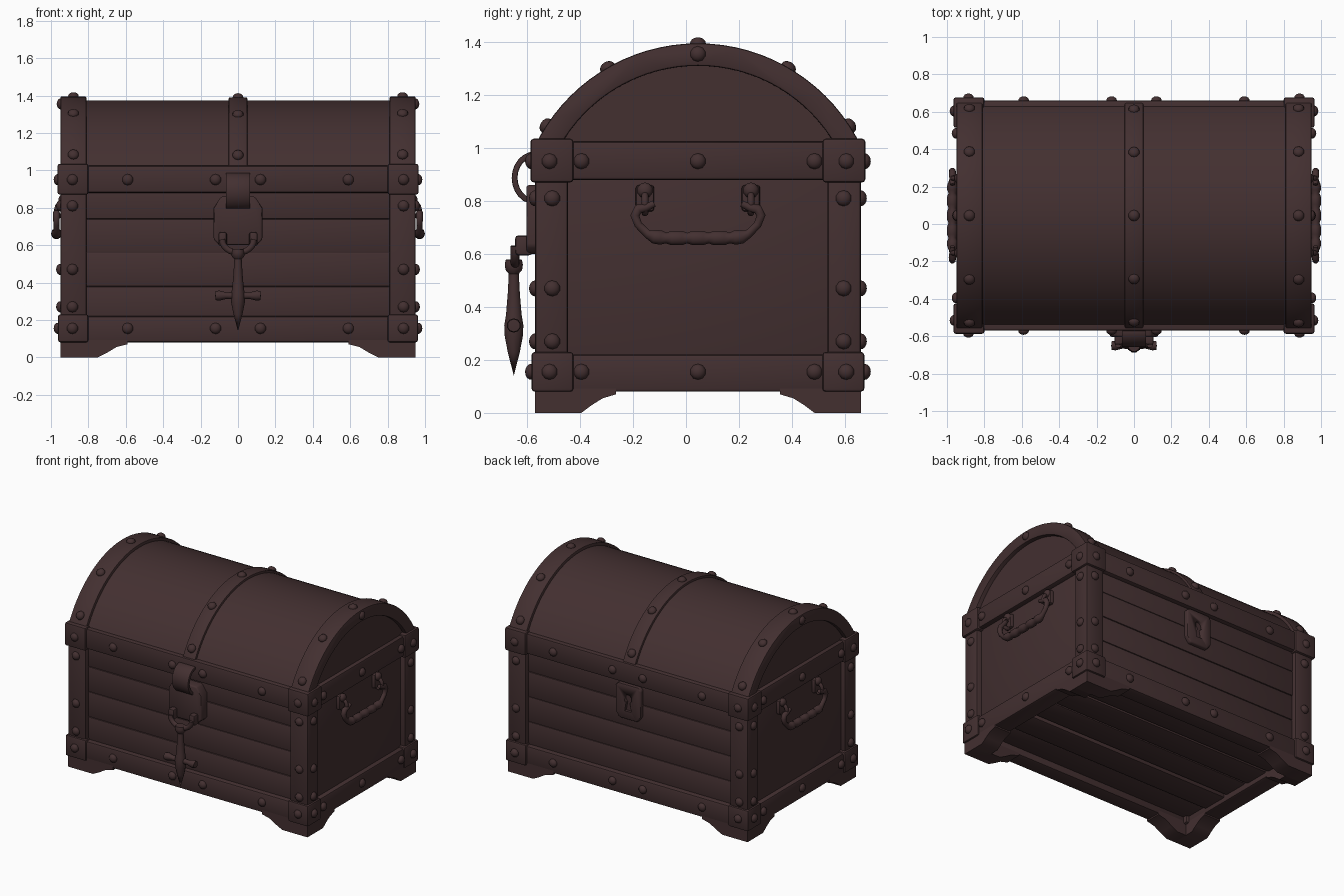
import bpy, bmesh, math, random
from mathutils import Vector, Matrix

random.seed(4)
if "Cube" in bpy.data.objects:
    bpy.data.objects.remove(bpy.data.objects["Cube"], do_unlink=True)

mat = bpy.data.materials.new("dark brown")
mat.use_nodes = True
COLOR = (0.056, 0.029, 0.030, 1)
mat.diffuse_color = COLOR
mat.node_tree.nodes["Principled BSDF"].inputs["Base Color"].default_value = COLOR

YC, HX, HY = 0.045, 0.95, 0.615      # depth centre, half width, half depth
LZ = 0.712                           # height of the lid arc centre
SIDES = (-1, 1)


def smooth(ob, angle=40):
    bpy.ops.object.select_all(action='DESELECT')
    ob.select_set(True)
    bpy.context.view_layer.objects.active = ob
    bpy.ops.object.shade_smooth_by_angle(angle=math.radians(angle))


def finish(name, bm, bevel=0.0):
    bmesh.ops.recalc_face_normals(bm, faces=bm.faces)
    if bevel:
        edges = [e for e in bm.edges if e.calc_face_angle(0) > 0.6]
        bmesh.ops.bevel(bm, geom=edges, offset=bevel, segments=2,
                        profile=0.5, affect='EDGES', clamp_overlap=True)
    me = bpy.data.meshes.new(name)
    bm.to_mesh(me)
    bm.free()
    me.materials.append(mat)
    ob = bpy.data.objects.new(name, me)
    bpy.context.collection.objects.link(ob)
    smooth(ob)
    return ob


def box(name, x, y, z, bevel=0.012):
    """Box from (low, high) pairs, in any order."""
    bm = bmesh.new()
    bmesh.ops.create_cube(bm, size=1)
    for v in bm.verts:
        v.co = [sum(r) / 2 + c * abs(r[1] - r[0]) for r, c in zip((x, y, z), v.co)]
    return finish(name, bm, bevel)


def prism(name, pts, a, b, axis='X', bevel=0.0):
    """Extrude a flat outline from a to b; outline is (y,z) for X, (x,z) for Y."""
    bm = bmesh.new()
    place = (lambda p, d: (d, *p)) if axis == 'X' else (lambda p, d: (p[0], d, p[1]))
    face = bm.faces.new([bm.verts.new(place(p, a)) for p in pts])
    new = bmesh.ops.extrude_face_region(bm, geom=[face])["geom"]
    shift = Vector(place((0, 0), b - a))
    bmesh.ops.translate(bm, vec=shift, verts=[v for v in new if isinstance(v, bmesh.types.BMVert)])
    return finish(name, bm, bevel)


def lathe(name, profile, loc, axis='Z', steps=10):
    """Revolve (radius, height) points about an axis."""
    bm = bmesh.new()
    verts = [bm.verts.new((r, 0, h)) for r, h in profile]
    edges = [bm.edges.new(p) for p in zip(verts, verts[1:])]
    bmesh.ops.spin(bm, geom=verts + edges, axis=(0, 0, 1), cent=(0, 0, 0),
                   angle=math.tau, steps=steps, use_duplicate=False)
    bmesh.ops.remove_doubles(bm, verts=bm.verts, dist=0.0005)
    if axis == 'X':
        bm.transform(Matrix.Rotation(math.pi / 2, 4, 'Y'))
    bm.transform(Matrix.Translation(loc))
    return finish(name, bm)


def tube(name, pts, radius, radii=None, cyclic=False):
    cu = bpy.data.curves.new(name, 'CURVE')
    cu.dimensions = '3D'
    cu.bevel_depth, cu.bevel_resolution, cu.use_fill_caps = radius, 3, True
    sp = cu.splines.new('POLY')
    sp.points.add(len(pts) - 1)
    sp.use_cyclic_u = cyclic
    for i, p in enumerate(pts):
        sp.points[i].co = (*p, 1)
        sp.points[i].radius = radii[i] if radii else 1
    ob = bpy.data.objects.new(name, cu)
    bpy.context.collection.objects.link(ob)
    cu.materials.append(mat)
    bpy.ops.object.select_all(action='DESELECT')
    ob.select_set(True)
    bpy.context.view_layer.objects.active = ob
    bpy.ops.object.convert(target='MESH')
    smooth(bpy.context.object, 50)


def arc(r, z_cut):
    """Lid arc of radius r, cut off at height z_cut, from front to back."""
    end = math.acos((z_cut - LZ) / r)
    return [(YC + r * math.sin(t), LZ + r * math.cos(t))
            for t in (end * (i / 16 - 1) for i in range(33))]


stud_mesh = None


def stud(loc, normal):
    """Domed rivet; all rivets share one mesh."""
    global stud_mesh
    if stud_mesh is None:
        bm = bmesh.new()
        bmesh.ops.create_uvsphere(bm, u_segments=10, v_segments=8, radius=0.03)
        bmesh.ops.scale(bm, vec=(1, 1, 0.75), verts=bm.verts)
        ob = finish("stud", bm)
        stud_mesh = ob.data
    else:
        ob = bpy.data.objects.new("stud", stud_mesh)
        bpy.context.collection.objects.link(ob)
    ob.location = loc
    ob.rotation_euler = Vector(normal).to_track_quat('Z', 'Y').to_euler()


# Body core and lid shell
box("body", (-0.915, 0.915), (YC - 0.57, YC + 0.57), (0.14, 1.0))
prism("lid", arc(0.662, 1.0), -0.92, 0.92)

# Horizontal planks on front and back
for s in SIDES:
    for i in range(4):
        z = 0.2 + i * 0.18
        d = 0.578 + random.uniform(0, 0.006)
        box("wall_plank", (-0.9, 0.9), (YC + s * 0.5, YC + s * d), (z, z + 0.179), 0.006)

# Floor planks seen underneath
for i in range(5):
    y = YC - 0.52 + i * 0.21
    z = 0.12 + random.uniform(-0.015, 0.015)
    box("floor_plank", (-0.9, 0.9), (y, y + 0.195), (z, z + 0.06), 0.012)

# Bands around the base and the lid rim
for name, z0, z1 in (("base_band", 0.08, 0.22), ("rim_band", 0.88, 1.025)):
    for s in SIDES:
        box(name, (-0.93, 0.93), (YC + s * 0.5, YC + s * 0.615), (z0, z1))
        box(name + "_side", (s * 0.82, s * 0.95), (YC - 0.6, YC + 0.6), (z0, z1))

# Corner posts, corner caps and feet
for sx in SIDES:
    for sy in SIDES:
        X = lambda a: sx * a
        Y = lambda a: YC + sy * a
        box("corner_post", (X(0.81), X(HX)), (Y(0.49), Y(HY)), (0.15, 0.95))
        box("base_corner_cap", (X(0.8), X(0.962)), (Y(0.47), Y(0.628)), (0.08, 0.23))
        box("rim_corner_cap", (X(0.8), X(0.965)), (Y(0.47), Y(0.632)), (0.87, 1.035))
        foot_x = [(0.95, 0.1), (0.95, 0), (0.75, 0), (0.7, 0.025), (0.65, 0.055), (0.59, 0.07), (0.59, 0.1)]
        foot_y = [(0.615, 0.1), (0.615, 0), (0.44, 0), (0.4, 0.03), (0.36, 0.055), (0.31, 0.07), (0.31, 0.1)]
        prism("foot_front", [(X(a), z) for a, z in foot_x], Y(0.5), Y(0.615), 'Y')
        prism("foot_side", [(Y(a), z) for a, z in foot_y], X(0.82), X(0.95))
        # Rivets on posts and caps
        for z in (0.27, 0.47, 0.81):
            stud((X(0.885), Y(0.615), z), (0, sy, 0))
            stud((X(0.95), Y(0.55), z), (sx, 0, 0))
        for z in (0.155, 0.95):
            stud((X(0.885), Y(0.63), z), (0, sy, 0))
            stud((X(0.963), Y(0.56), z), (sx, 0, 0))
            stud((X(0.952), Y(0.44), z), (sx, 0, 0))
            for x in (0.12, 0.59):
                stud((X(x), Y(0.615), z), (0, sy, 0))

# Lid straps: two ends and the middle, with rivets along the arc
for name, x0, x1, r in (("lid_strap_left", 0.81, 0.95, 0.683), ("lid_strap_right", -0.95, -0.81, 0.683),
                        ("lid_strap_middle", -0.05, 0.05, 0.678)):
    prism(name, arc(r, 1.0) + arc(0.598, 1.0)[::-1], x0, x1, bevel=0.008)
    for deg in (-57, -30, 0, 30, 57):
        t = math.radians(deg)
        n = Vector((0, math.sin(t), math.cos(t)))
        stud(Vector(((x0 + x1) / 2, YC, LZ)) + n * r, n)

# Side handles: riveted mounts, eyes and a ribbed drop grip
for s in SIDES:
    stud((s * 0.95, YC, 0.155), (s, 0, 0))
    stud((s * 0.95, YC, 0.95), (s, 0, 0))
    stud((s * 0.947, YC, 1.355), (s, 0, 0))
    pts, radii = [], []
    for k in SIDES:
        yk = YC + k * 0.2
        box("handle_mount", (s * 0.9, s * 0.94), (yk - 0.035, yk + 0.035), (0.76, 0.86), 0.012)
        tube("handle_eye", [(s * (0.945 + 0.025 * math.cos(a)), yk, 0.79 + 0.035 * math.sin(a))
                            for a in (math.tau * i / 12 for i in range(12))], 0.013, cyclic=True)
        stud((s * 0.938, yk, 0.84), (s, 0, 0))
    side = [(0.165, 0.79, 0.5), (0.195, 0.775, 0.6), (0.225, 0.77, 0.75), (0.238, 0.745, 0.7),
            (0.225, 0.71, 0.6), (0.19, 0.675, 0.65), (0.165, 0.665, 1.05), (0.14, 0.662, 1.1),
            (0.12, 0.66, 0.8), (0.1, 0.66, 1.1), (0.06, 0.66, 1.1), (0.04, 0.66, 0.8), (0.02, 0.66, 1.1)]
    full = [(-d, z, r) for d, z, r in side] + side[::-1]
    tube("handle_grip", [(s * 0.971, YC + d, z) for d, z, r in full], 0.026, [r for d, z, r in full])

# Front lock plate with the hasp strap bulging over it
plate = [(-0.09, 0.86), (-0.13, 0.8), (-0.13, 0.63), (-0.1, 0.6), (0.1, 0.6), (0.13, 0.63), (0.13, 0.8), (0.09, 0.86)]
prism("lock_plate", plate, -0.5, -0.603, 'Y', 0.01)
bow = [math.pi * i / 12 for i in range(13)]
ellipse = lambda ry, rz: [(-0.57 - ry * math.sin(a), 0.887 + rz * math.cos(a)) for a in bow]
prism("hasp", ellipse(0.088, 0.1) + ellipse(0.066, 0.078)[::-1], -0.065, 0.065, bevel=0.005)

# Ring hanging from two lugs, holding the dagger-shaped pin
for s in SIDES:
    box("ring_lug", (s * 0.06, s * 0.105), (-0.645, -0.58), (0.595, 0.67), 0.012)
tube("ring", [(0.085 * math.cos(a), -0.645, 0.63 + 0.07 * math.sin(a))
              for a in (math.pi * (1 + i / 12) for i in range(13))], 0.017)
lathe("pin_blade", [(0, 0.58), (0.032, 0.578), (0.036, 0.56), (0.033, 0.54), (0.02, 0.525), (0.024, 0.45),
                    (0.031, 0.37), (0.038, 0.33), (0.036, 0.29), (0.024, 0.23), (0, 0.14)], (0, -0.65, 0))
lathe("pin_guard", [(0, -0.122), (0.024, -0.12), (0.027, -0.1), (0.017, -0.06), (0.022, 0),
                    (0.017, 0.06), (0.027, 0.1), (0.024, 0.12), (0, 0.122)], (0, -0.65, 0.33), 'X')

# Back lock plate built as a rim around a keyhole
by0, by1 = YC + 0.56, YC + 0.612
hole = [(0.03 * math.sin(a), 0.77 + 0.03 * math.cos(a)) for a in (math.radians(-150 + 30 * i) for i in range(11))]
hole += [(0.026, 0.68), (-0.026, 0.68)]
outer = [(-0.08, 0.87), (-0.1, 0.85), (-0.1, 0.66), (-0.07, 0.62), (0.07, 0.62), (0.1, 0.66), (0.1, 0.85), (0.08, 0.87)]
back = prism("back_lock_plate", outer, by0, by1, 'Y', 0.01)
cutter = prism("keyhole_cutter", hole, by1 - 0.02, by1 + 0.05, 'Y')
cutter.hide_render = True
cutter.hide_viewport = True
cut = back.modifiers.new("keyhole", 'BOOLEAN')
cut.object, cut.solver = cutter, 'EXACT'
